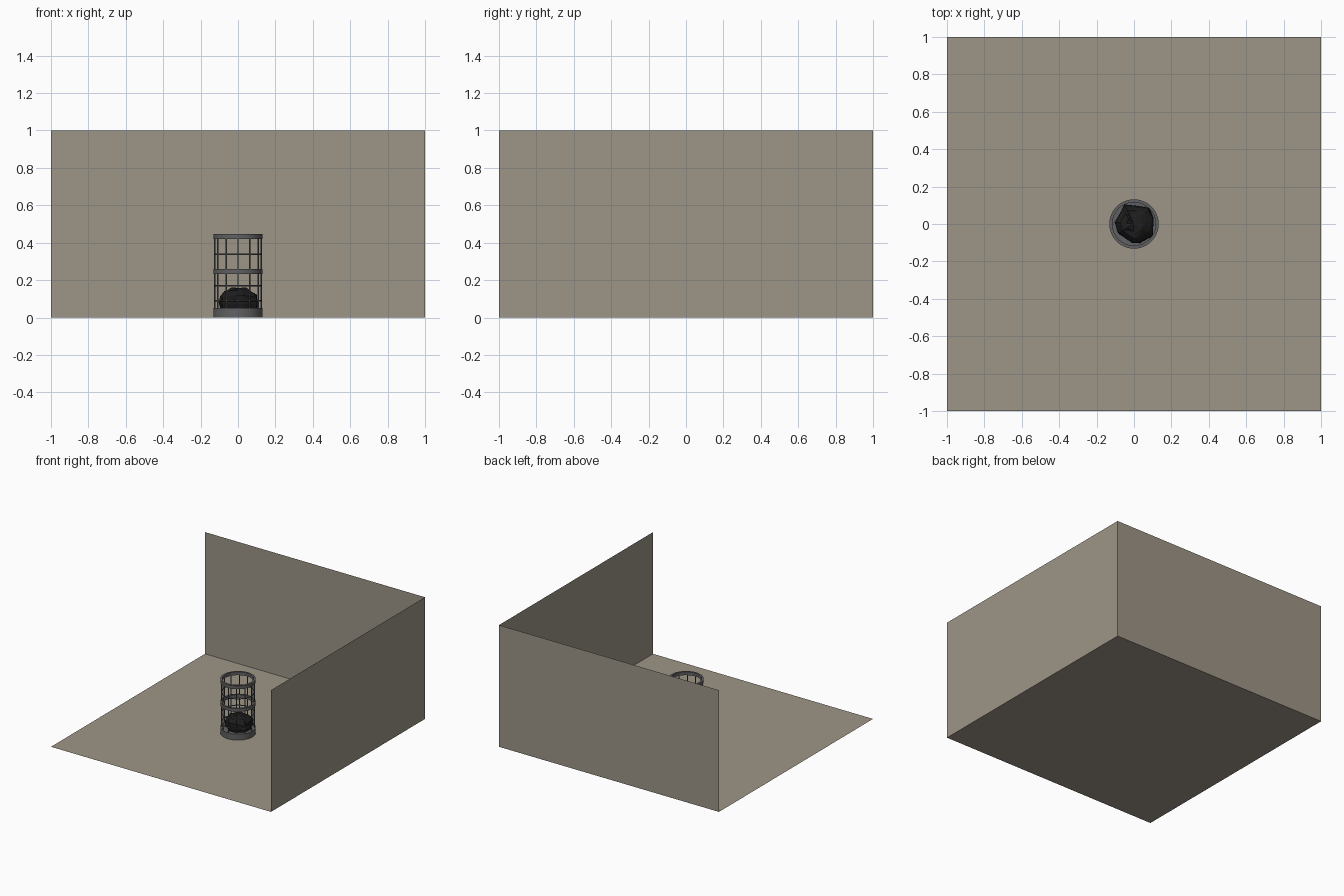
import bpy, bmesh, math, random
from mathutils import Vector

if "Cube" in bpy.data.objects:
    bpy.data.objects.remove(bpy.data.objects["Cube"])

random.seed(4)


def material(name, rgb):
    m = bpy.data.materials.new(name)
    m.diffuse_color = (*rgb, 1)
    m.use_nodes = True
    m.node_tree.nodes["Principled BSDF"].inputs["Base Color"].default_value = m.diffuse_color
    return m


STONE = material("stone", (0.34, 0.30, 0.245))
IRON = material("iron", (0.12, 0.12, 0.125))
COAL = material("coal", (0.012, 0.012, 0.012))


def make_object(name, verts, faces, mat):
    me = bpy.data.meshes.new(name)
    me.from_pydata(verts, [], faces)
    me.materials.append(mat)
    ob = bpy.data.objects.new(name, me)
    bpy.context.collection.objects.link(ob)
    return ob


def finish(ob, name, smooth=True):
    ob.name = name
    ob.data.materials.clear()
    ob.data.materials.append(IRON)
    if smooth:
        bpy.ops.object.shade_smooth_by_angle()


def band(name, r_in, r_out, z0, z1, n=32):
    # flat hoop with rectangular section
    verts, faces = [], []
    for i in range(n):
        a = math.tau * i / n
        for r, z in ((r_in, z0), (r_out, z0), (r_out, z1), (r_in, z1)):
            verts.append((r * math.cos(a), r * math.sin(a), z))
    for i in range(n):
        j = (i + 1) % n
        for k in range(4):
            m = (k + 1) % 4
            faces.append((i * 4 + k, j * 4 + k, j * 4 + m, i * 4 + m))
    ob = make_object(name, verts, faces, IRON)
    bm = bmesh.new()
    bm.from_mesh(ob.data)
    bmesh.ops.recalc_face_normals(bm, faces=bm.faces)
    bm.to_mesh(ob.data)
    bm.free()
    bpy.ops.object.select_all(action='DESELECT')
    ob.select_set(True)
    bpy.context.view_layer.objects.active = ob
    bpy.ops.object.shade_smooth_by_angle()


# floor with back wall and right wall
make_object("floor", [(-1, -1, 0), (1, -1, 0), (1, 1, 0), (-1, 1, 0)], [(0, 1, 2, 3)], STONE)
make_object("back_wall", [(-1, 1, 0), (1, 1, 0), (1, 1, 1), (-1, 1, 1)], [(0, 1, 2, 3)], STONE)
make_object("right_wall", [(1, 1, 0), (1, -1, 0), (1, -1, 1), (1, 1, 1)], [(0, 1, 2, 3)], STONE)

# basket base
bpy.ops.mesh.primitive_cylinder_add(vertices=32, radius=0.132, depth=0.049, location=(0, 0, 0.0255))
finish(bpy.context.object, "basket_base")

# wide hoops
band("middle_hoop", 0.116, 0.132, 0.233, 0.26)
band("top_hoop", 0.116, 0.132, 0.42, 0.447)

# thin wire rings
for i, z in enumerate((0.09, 0.17, 0.337)):
    bpy.ops.mesh.primitive_torus_add(major_radius=0.124, minor_radius=0.004,
                                     major_segments=32, minor_segments=8, location=(0, 0, z))
    finish(bpy.context.object, f"wire_ring_{i + 1}")

# upright bars
for i in range(12):
    a = math.tau * i / 12
    bpy.ops.mesh.primitive_cylinder_add(vertices=8, radius=0.004, depth=0.39,
                                        location=(0.124 * math.cos(a), 0.124 * math.sin(a), 0.235))
    finish(bpy.context.object, f"upright_bar_{i + 1}")

# coal lump: faceted hull over a stack of shrinking outlines
outline = [(-.107, .01), (-.066, .075), (-.053, .108), (.02, .1), (.085, .09), (.11, .03),
           (.108, -.065), (.03, -.107), (-.01, -.107), (-.09, -.05)]
levels = [(0.045, 0.93), (0.075, 1.0), (0.115, 0.94), (0.142, 0.72), (0.155, 0.4)]
bm = bmesh.new()
rings = []
for z, s in levels:
    rings.append([bm.verts.new(Vector((x * s * random.uniform(.93, 1), y * s * random.uniform(.93, 1),
                                       z + random.uniform(-.007, .007) * (z > .05))))
                  for x, y in outline])
n = len(outline)
for lo, hi in zip(rings, rings[1:]):
    for i in range(n):
        j = (i + 1) % n
        bm.faces.new((lo[i], lo[j], hi[j], hi[i]))
bm.faces.new(rings[0])
top = bm.verts.new((0.0, 0.0, 0.158))
for i in range(n):
    bm.faces.new((rings[-1][i], rings[-1][(i + 1) % n], top))
bmesh.ops.triangulate(bm, faces=bm.faces)
bmesh.ops.recalc_face_normals(bm, faces=bm.faces)
coal = make_object("coal_lump", [], [], COAL)
bm.to_mesh(coal.data)
bm.free()
